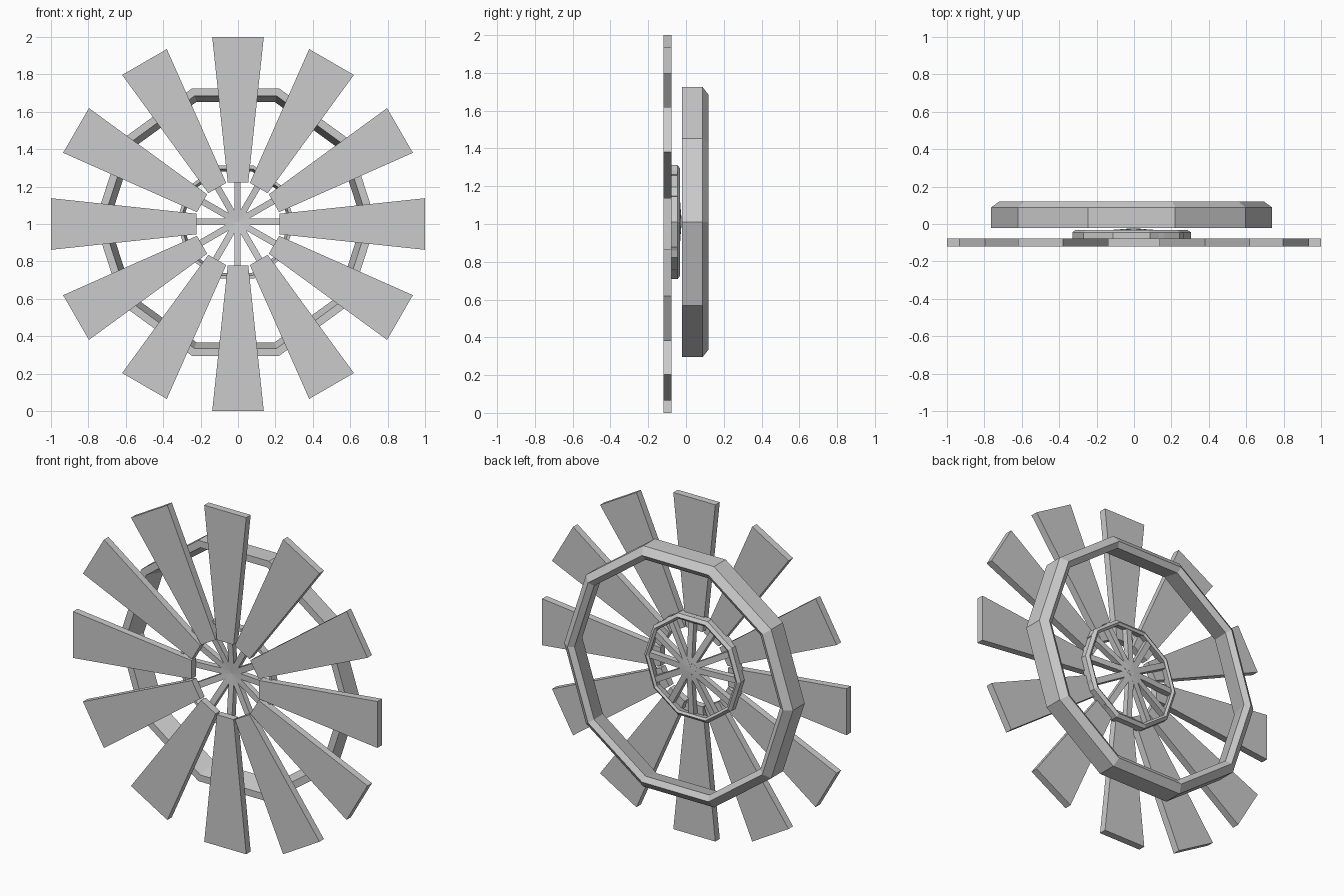
import bpy, bmesh, math
from mathutils import Matrix, Vector

if "Cube" in bpy.data.objects:
    bpy.data.objects.remove(bpy.data.objects["Cube"])


def make(name, verts, faces):
    bm = bmesh.new()
    vs = [bm.verts.new(v) for v in verts]
    for f in faces:
        bm.faces.new([vs[i] for i in f])
    bmesh.ops.recalc_face_normals(bm, faces=bm.faces)
    me = bpy.data.meshes.new(name)
    bm.to_mesh(me)
    bm.free()
    ob = bpy.data.objects.new(name, me)
    bpy.context.collection.objects.link(ob)
    return ob


def ring(name, profile, centre, sides=10):
    """Sweep a closed (radius, y) profile round the y axis."""
    n = len(profile)
    verts = []
    for k in range(sides):
        a = 2 * math.pi * k / sides
        verts += [(centre[0] + r * math.cos(a), y, centre[1] + r * math.sin(a)) for r, y in profile]
    faces = [(k * n + j, k * n + (j + 1) % n,
              (k + 1) % sides * n + (j + 1) % n, (k + 1) % sides * n + j)
             for k in range(sides) for j in range(n)]
    return make(name, verts, faces)


def radial_bar(name, inner, outer, centre, angle):
    """Tapered bar; each end is (radius, half width, y front, y back)."""
    verts = [(s * w, y, r) for r, w, y0, y1 in (inner, outer)
             for s, y in ((-1, y0), (1, y0), (1, y1), (-1, y1))]
    m = Matrix.Translation((centre[0], 0, centre[1])) @ Matrix.Rotation(angle, 4, 'Y')
    verts = [m @ Vector(v) for v in verts]
    faces = [(0, 1, 2, 3), (4, 5, 6, 7)] + [(i, (i + 1) % 4, 4 + (i + 1) % 4, 4 + i) for i in range(4)]
    return make(name, verts, faces)


# Twelve blades and the thin spokes behind them
for i in range(12):
    a = math.radians(30 * i)
    radial_bar(f"blade_{i + 1}", (0.222, 0.055, -0.12, -0.078), (1.0, 0.138, -0.12, -0.078), (0, 1), a)
    radial_bar(f"spoke_{i + 1}", (0.0, 0.017, -0.055, -0.023), (0.30, 0.017, -0.081, -0.045), (-0.003, 1.012), a)

# Ten-sided rings: the small one is a scaled copy of the large one
profile = [(0.752, -0.022), (0.752, 0.088), (0.708, 0.12), (0.676, 0.10), (0.71, -0.022)]
ring("outer_ring", profile, (-0.013, 1.01))
s = 0.4216
ring("inner_ring", [(r * s, (y - 0.12) * s - 0.031) for r, y in profile], (-0.013, 1.01))
